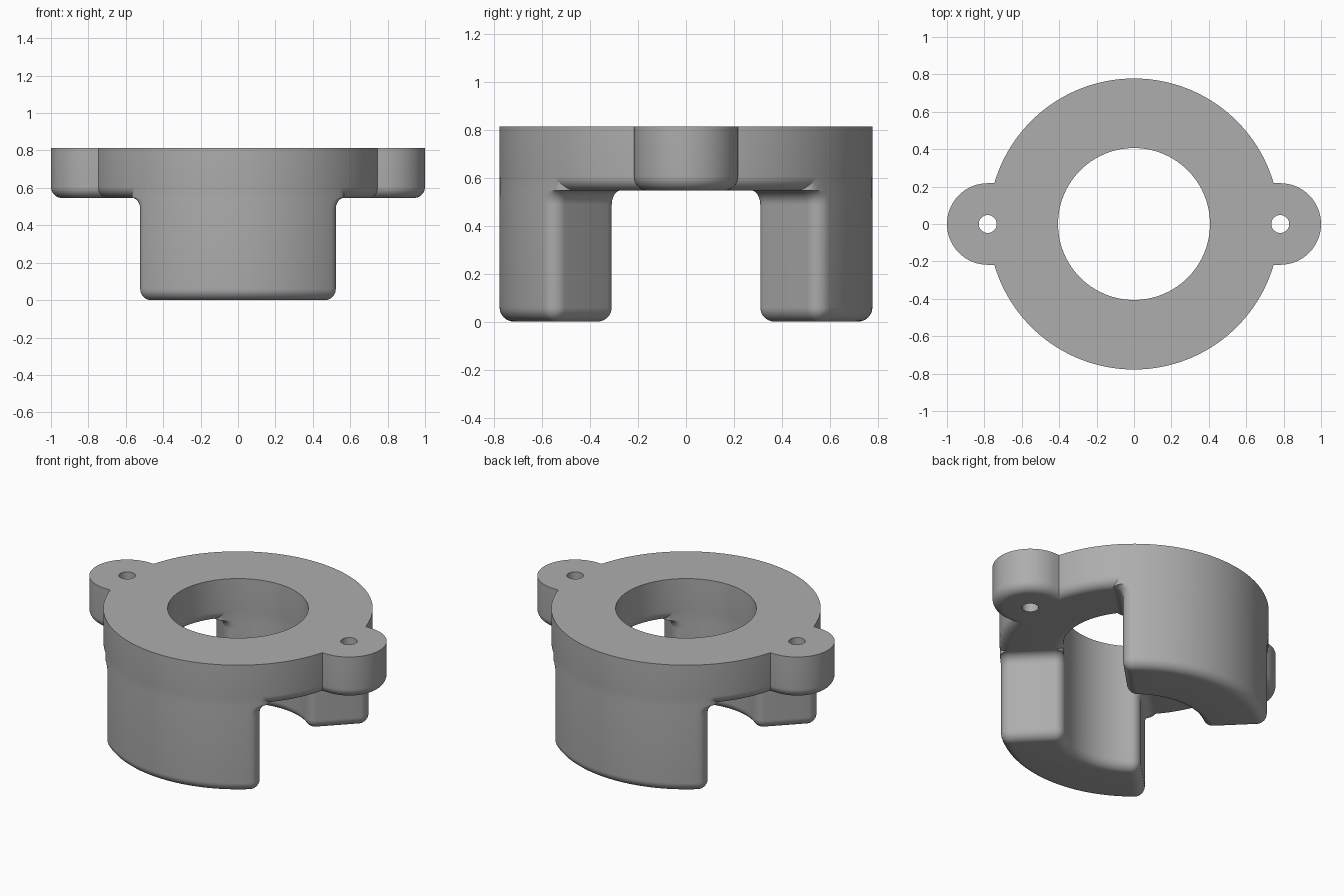
import bpy, bmesh
from math import sin, cos, pi, asin, radians

if "Cube" in bpy.data.objects:
    bpy.data.objects.remove(bpy.data.objects["Cube"])

R_OUT, R_IN = 0.778, 0.406      # ring radii
TOP, UNDER = 0.813, 0.546       # top and underside of the ring
FIL = 0.06                      # fillet radius
LUG_X, LUG_R, HOLE_R = 0.782, 0.218, 0.048
N = 8                           # fillet steps

grey = bpy.data.materials.new("grey")
grey.diffuse_color = (0.42, 0.42, 0.42, 1)
grey.use_nodes = True
grey.node_tree.nodes["Principled BSDF"].inputs["Base Color"].default_value = grey.diffuse_color


def loft(name, loops, closed=False):
    """Skin a stack of equal-length point loops; cap the ends or join them."""
    bm = bmesh.new()
    rows = [[bm.verts.new(p) for p in loop] for loop in loops]
    pairs = list(zip(rows, rows[1:])) + ([(rows[-1], rows[0])] if closed else [])
    for a, b in pairs:
        for i in range(len(a)):
            j = (i + 1) % len(a)
            bm.faces.new((a[i], a[j], b[j], b[i]))
    if not closed:
        bm.faces.new(rows[0])
        bm.faces.new(rows[-1])
    bmesh.ops.recalc_face_normals(bm, faces=bm.faces)
    mesh = bpy.data.meshes.new(name)
    bm.to_mesh(mesh)
    bm.free()
    mesh.materials.append(grey)
    obj = bpy.data.objects.new(name, mesh)
    bpy.context.collection.objects.link(obj)
    return obj


def arc(cx, cy, r, a0, a1, n):
    return [(cx + r * cos(a0 + (a1 - a0) * i / n),
             cy + r * sin(a0 + (a1 - a0) * i / n)) for i in range(n + 1)]


def sector(s, d, c, turn):
    """Rounded ring sector: side inset s, wall inset d, corner radius c."""
    ro, ri, half = R_OUT - d, R_IN + d, radians(45)
    ao = half - asin((s + c) / (ro - c))
    ai = half - asin((s + c) / (ri + c))
    po, pi_ = ro - c, ri + c
    pts = arc(0, 0, ro, -ao, ao, 48)
    pts += arc(po * cos(ao), po * sin(ao), c, ao, half + pi / 2, N)[1:]
    pts += arc(pi_ * cos(ai), pi_ * sin(ai), c, half + pi / 2, ai + pi, N)
    pts += arc(0, 0, ri, ai, -ai, 32)[1:]
    pts += arc(pi_ * cos(ai), -pi_ * sin(ai), c, pi - ai, 1.5 * pi - half, N)[1:]
    pts += arc(po * cos(ao), -po * sin(ao), c, -half - pi / 2, -ao, N)[:-1]
    ct, st = cos(turn), sin(turn)
    return [(x * ct - y * st, x * st + y * ct) for x, y in pts]


def rounding(base):
    """(inset, height) steps of a rounded bottom edge."""
    steps = [pi / 2 * i / N for i in range(N + 1)]
    return [(FIL * (1 - sin(t)), base + FIL * (1 - cos(t))) for t in steps]


def leg(name, turn):
    rows = []
    for d, z in rounding(0):                        # rounded foot
        rows.append((d, d + 0.0006, max(FIL - d, 0.003), z))
    for i in range(N + 1):                          # flare into the ring
        t = pi / 2 * i / N
        rows.append((-FIL * (1 - cos(t)), 0.0006, FIL, UNDER + 0.001 - FIL * (1 - sin(t))))
    rows.append((-FIL, 0.0006, FIL, UNDER + FIL + 0.004))
    return loft(name, [[(x, y, z) for x, y in sector(s, d, c, turn)]
                       for s, d, c, z in rows])


def lug(name, side):
    rows = rounding(UNDER) + [(0, TOP)]
    loops = []
    for d, z in rows:
        r = LUG_R - d
        pts = arc(LUG_X, 0, r, -pi / 2, pi / 2, 48) + [(0.58, r), (0.58, -r)]
        loops.append([(side * x, y, z) for x, y in pts])
    return loft(name, loops)


def combine(target, other, operation):
    mod = target.modifiers.new("join", 'BOOLEAN')
    mod.operation, mod.object, mod.solver = operation, other, 'EXACT'
    bpy.context.view_layer.objects.active = target
    bpy.ops.object.modifier_apply(modifier=mod.name)
    bpy.data.objects.remove(other)


# ring: rounded underside, sharp top
edge = rounding(UNDER)
profile = [(R_OUT - d, z) for d, z in edge] + [(R_OUT, TOP), (R_IN, TOP)]
profile += [(R_IN + d, z) for d, z in reversed(edge)]
SEG = 192
body = loft("mounting_collar", [[(r * cos(2 * pi * k / SEG), r * sin(2 * pi * k / SEG), z)
                                 for r, z in profile] for k in range(SEG)], closed=True)

# two legs and two lugs
for turn in (pi / 2, -pi / 2):
    combine(body, leg("leg", turn), 'UNION')
for side in (1, -1):
    combine(body, lug("lug", side), 'UNION')

# screw holes
for side in (1, -1):
    drill = loft("drill", [[(x, y, z) for x, y in arc(side * LUG_X, 0, HOLE_R, 0, 2 * pi, 32)[:-1]]
                           for z in (0.3, 1.0)])
    combine(body, drill, 'DIFFERENCE')

bpy.ops.object.select_all(action='DESELECT')
body.select_set(True)
bpy.context.view_layer.objects.active = body
bpy.ops.object.shade_smooth_by_angle(angle=radians(30))
